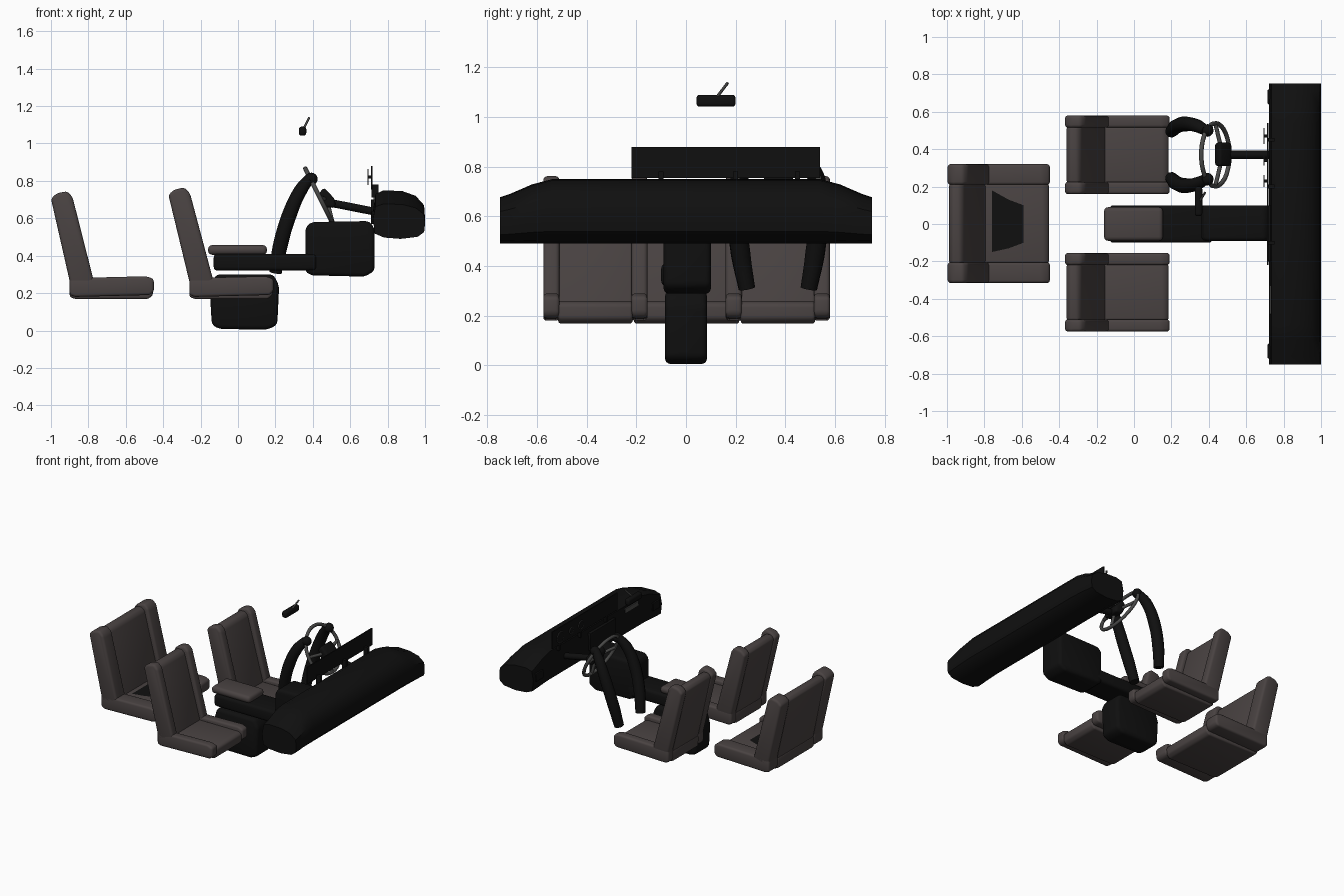
import bpy, bmesh, math
from mathutils import Vector, Matrix

if "Cube" in bpy.data.objects:
    bpy.data.objects.remove(bpy.data.objects["Cube"], do_unlink=True)


def material(name, rgb):
    m = bpy.data.materials.new(name)
    m.use_nodes = True
    m.diffuse_color = (*rgb, 1)
    m.node_tree.nodes["Principled BSDF"].inputs["Base Color"].default_value = (*rgb, 1)
    return m


LEATHER = material("warm grey leather", (0.068, 0.056, 0.055))
BLACK = material("black plastic", (0.005, 0.005, 0.005))
GREY = material("grey trim", (0.07, 0.07, 0.068))


def smooth(ob, mat):
    ob.data.materials.clear()
    ob.data.materials.append(mat)
    bpy.ops.object.select_all(action="DESELECT")
    ob.select_set(True)
    bpy.context.view_layer.objects.active = ob
    bpy.ops.object.shade_smooth_by_angle(angle=math.radians(40))
    return ob


def finish(name, bm, mat, bevel=0.0):
    bmesh.ops.recalc_face_normals(bm, faces=bm.faces)
    if bevel:
        edges = [e for e in bm.edges if e.calc_face_angle(0) > 0.35]
        bmesh.ops.bevel(bm, geom=edges, offset=bevel, segments=3, profile=0.5,
                        affect="EDGES", clamp_overlap=True)
    me = bpy.data.meshes.new(name)
    bm.to_mesh(me)
    bm.free()
    ob = bpy.data.objects.new(name, me)
    bpy.context.collection.objects.link(ob)
    return smooth(ob, mat)


def slab(name, profile, y0, y1, mat, bevel=0.02):
    """Side profile in x and z, extruded across y."""
    bm = bmesh.new()
    f = bm.faces.new([bm.verts.new((x, y0, z)) for x, z in profile])
    new = bmesh.ops.extrude_face_region(bm, geom=[f])["geom"]
    bmesh.ops.translate(bm, vec=(0, y1 - y0, 0),
                        verts=[v for v in new if isinstance(v, bmesh.types.BMVert)])
    return finish(name, bm, mat, bevel)


def box(name, x, y, z, mat, bevel=0.02):
    return slab(name, [(x[0], z[0]), (x[1], z[0]), (x[1], z[1]), (x[0], z[1])],
                y[0], y[1], mat, bevel)


def tube(name, points, radius, mat, taper=None, cyclic=False):
    cu = bpy.data.curves.new(name, "CURVE")
    cu.dimensions = "3D"
    cu.bevel_depth = radius
    cu.bevel_resolution = 3
    cu.use_fill_caps = True
    cu.resolution_u = 6
    sp = cu.splines.new("BEZIER" if len(points) > 2 else "POLY")
    pts = sp.bezier_points if len(points) > 2 else sp.points
    pts.add(len(points) - 1)
    for i, (p, co) in enumerate(zip(pts, points)):
        if len(points) > 2:
            p.co = co
            p.handle_left_type = p.handle_right_type = "AUTO"
        else:
            p.co = (*co, 1)
        p.radius = taper[i] if taper else 1
    sp.use_cyclic_u = cyclic
    ob = bpy.data.objects.new(name, cu)
    bpy.context.collection.objects.link(ob)
    bpy.ops.object.select_all(action="DESELECT")
    ob.select_set(True)
    bpy.context.view_layer.objects.active = ob
    bpy.ops.object.convert(target="MESH")
    return smooth(bpy.context.view_layer.objects.active, mat)


def seat(name, y0, y1, side, base, top, front, height):
    """Seat with raised side bolsters; base and top are rear x of the backrest."""
    low, tip = 0.18, height
    c0, c1 = y0 + side, y1 - side
    for label, a, b in (("right", y0, c0), ("left", c1, y1)):
        slab(f"{name}_{label}_cushion_bolster",
             [(base, low + 0.01), (base + 0.03, low), (front - 0.02, low + 0.01), (front, low + 0.03),
              (front, 0.275), (front - 0.04, 0.29), (base, 0.28)], a, b, LEATHER, 0.016)
        slab(f"{name}_{label}_back_bolster",
             [(base + 0.01, 0.22), (base + 0.13, 0.26), (top + 0.115, tip - 0.03),
              (top + 0.085, tip), (top + 0.03, tip - 0.012), (top, tip - 0.04)], a, b, LEATHER, 0.016)
    slab(f"{name}_cushion",
         [(base, low), (base + 0.03, low - 0.012), (front - 0.03, low - 0.012), (front - 0.005, low + 0.01),
          (front - 0.005, 0.245), (front - 0.03, 0.26), (base, 0.26)],
         c0 - 0.005, c1 + 0.005, LEATHER, 0.012)
    slab(f"{name}_back",
         [(base + 0.01, 0.22), (base + 0.11, 0.24), (top + 0.092, tip - 0.045),
          (top + 0.07, tip - 0.025), (top + 0.03, tip - 0.025), (top + 0.01, tip - 0.05)],
         c0 - 0.005, c1 + 0.005, LEATHER, 0.012)


# Seats
for label, y0 in (("passenger_seat", -0.575), ("driver_seat", 0.16)):
    seat(label, y0, y0 + 0.42, 0.065, -0.26, -0.372, 0.19, 0.765)
seat("rear_seat", -0.315, 0.32, 0.11, -0.9, -1.0, -0.45, 0.745)

# Dark inset at the root of the rear cushion
bm = bmesh.new()
bm.faces.new([bm.verts.new((x, y, 0.263)) for x, y in
              ((-0.76, -0.15), (-0.67, -0.13), (-0.59, -0.1), (-0.59, 0.1), (-0.67, 0.13), (-0.76, 0.18))])
finish("rear_seat_inset", bm, BLACK)

# Centre console
slab("console_base", [(-0.14, 0.03), (-0.1, 0.008), (0.16, 0.005), (0.21, 0.03),
                      (0.22, 0.24), (0.19, 0.3), (-0.12, 0.3), (-0.15, 0.2)], -0.085, 0.085, BLACK, 0.025)
box("console_tray", (-0.13, 0.42), (-0.1, 0.1), (0.32, 0.41), BLACK, 0.02)
slab("console_front", [(0.36, 0.31), (0.4, 0.295), (0.68, 0.288), (0.73, 0.32), (0.73, 0.55),
                       (0.7, 0.585), (0.39, 0.58), (0.36, 0.55)], -0.09, 0.1, BLACK, 0.025)
box("armrest_pad", (-0.16, 0.155), (-0.09, 0.09), (0.405, 0.457), LEATHER, 0.022)

# Dashboard, lofted across stations that drop toward both ends
profile = [(0.73, 0.53), (0.78, 0.5), (0.87, 0.49), (0.96, 0.505), (0.995, 0.54), (1.0, 0.6),
           (0.995, 0.67), (0.95, 0.72), (0.88, 0.745), (0.78, 0.75), (0.735, 0.73), (0.722, 0.64)]
half = [(0.54, 1.0), (0.62, 0.92), (0.71, 0.77), (0.75, 0.72)]
stations = [(-y, s) for y, s in reversed(half)] + half
bm = bmesh.new()
rings = [[bm.verts.new((x, y, 0.49 + (z - 0.49) * s)) for x, z in profile] for y, s in stations]
for a, b in zip(rings, rings[1:]):
    for i in range(len(profile)):
        j = (i + 1) % len(profile)
        bm.faces.new((a[i], a[j], b[j], b[i]))
bm.faces.new(rings[0])
bm.faces.new(rings[-1])
finish("dashboard", bm, BLACK)

# Dashboard fittings
box("display_panel", (0.712, 0.72), (-0.22, 0.54), (0.755, 0.88), BLACK, 0)
for i, y in enumerate((-0.1, 0.2, 0.45)):
    box(f"panel_bracket_{i}", (0.715, 0.75), (y - 0.01, y + 0.01), (0.71, 0.78), BLACK, 0)
box("centre_controls", (0.71, 0.74), (-0.2, 0.1), (0.57, 0.7), BLACK, 0.004)
for label, s in (("right", -1), ("left", 1)):
    box(f"{label}_vent", (0.715, 0.74), (s * 0.68 - 0.04, s * 0.68 + 0.04), (0.58, 0.64), BLACK, 0.004)
box("glovebox_trim", (0.724, 0.732), (-0.48, -0.33), (0.685, 0.715), GREY, 0)
for i, (y, r) in enumerate(((0.23, 0.03), (0.34, 0.025), (0.47, 0.04))):
    tube(f"gauge_{i}", [(0.694, y, 0.82), (0.699, y, 0.82)], r, BLACK)
    ring = [(0.695, y + r * math.cos(t * math.pi / 4), 0.82 + r * math.sin(t * math.pi / 4)) for t in range(8)]
    tube(f"gauge_rim_{i}", ring, 0.003, GREY, cyclic=True)
    tube(f"gauge_stem_{i}", [(0.697, y, 0.82), (0.715, y, 0.82)], 0.008, BLACK)

# Steering wheel, tilted toward the driver
centre = Vector((0.435, 0.37, 0.715))
up, across = Vector((-0.447, 0, 0.894)), Vector((0, 1, 0))


def on_wheel(degrees, r):
    a = math.radians(degrees)
    return centre + (across * math.cos(a) + up * math.sin(a)) * r


tube("steering_wheel_rim", [on_wheel(d, 0.168) for d in range(0, 360, 30)], 0.012, GREY, cyclic=True)
hub = Vector((0.475, 0.37, 0.7))
for i, d in enumerate((0, 180, 270)):
    tube(f"wheel_spoke_{i}", [hub, on_wheel(d, 0.165)], 0.011, GREY)
slab("wheel_hub", [(0.43, 0.73), (0.46, 0.66), (0.52, 0.655), (0.52, 0.7), (0.46, 0.765)],
     0.31, 0.435, BLACK, 0.015)
tube("steering_column", [(0.48, 0.37, 0.685), (0.76, 0.37, 0.63)], 0.022, BLACK)

# Curved arms reaching from the driver seat to the wheel, mirrored about its centre
for label, s in (("right", -1), ("left", 1)):
    path = [(0.2, 0.125, 0.31), (0.225, 0.15, 0.45), (0.275, 0.165, 0.62), (0.335, 0.155, 0.75), (0.385, 0.13, 0.815)]
    tube(f"{label}_arm", [(x, 0.37 + s * y, z) for x, y, z in path], 0.04, BLACK,
         taper=[0.85, 1, 1, 0.9, 0.7])
    bm = bmesh.new()
    bmesh.ops.create_uvsphere(bm, u_segments=12, v_segments=8, radius=0.034,
                              matrix=Matrix.Translation((0.392, 0.37 + s * 0.13, 0.81)))
    finish(f"{label}_grip", bm, BLACK)

# Rear-view mirror
box("mirror", (0.325, 0.365), (0.042, 0.2), (1.042, 1.09), BLACK, 0.014)
tube("mirror_stem", [(0.35, 0.12, 1.075), (0.38, 0.168, 1.138)], 0.006, GREY)
